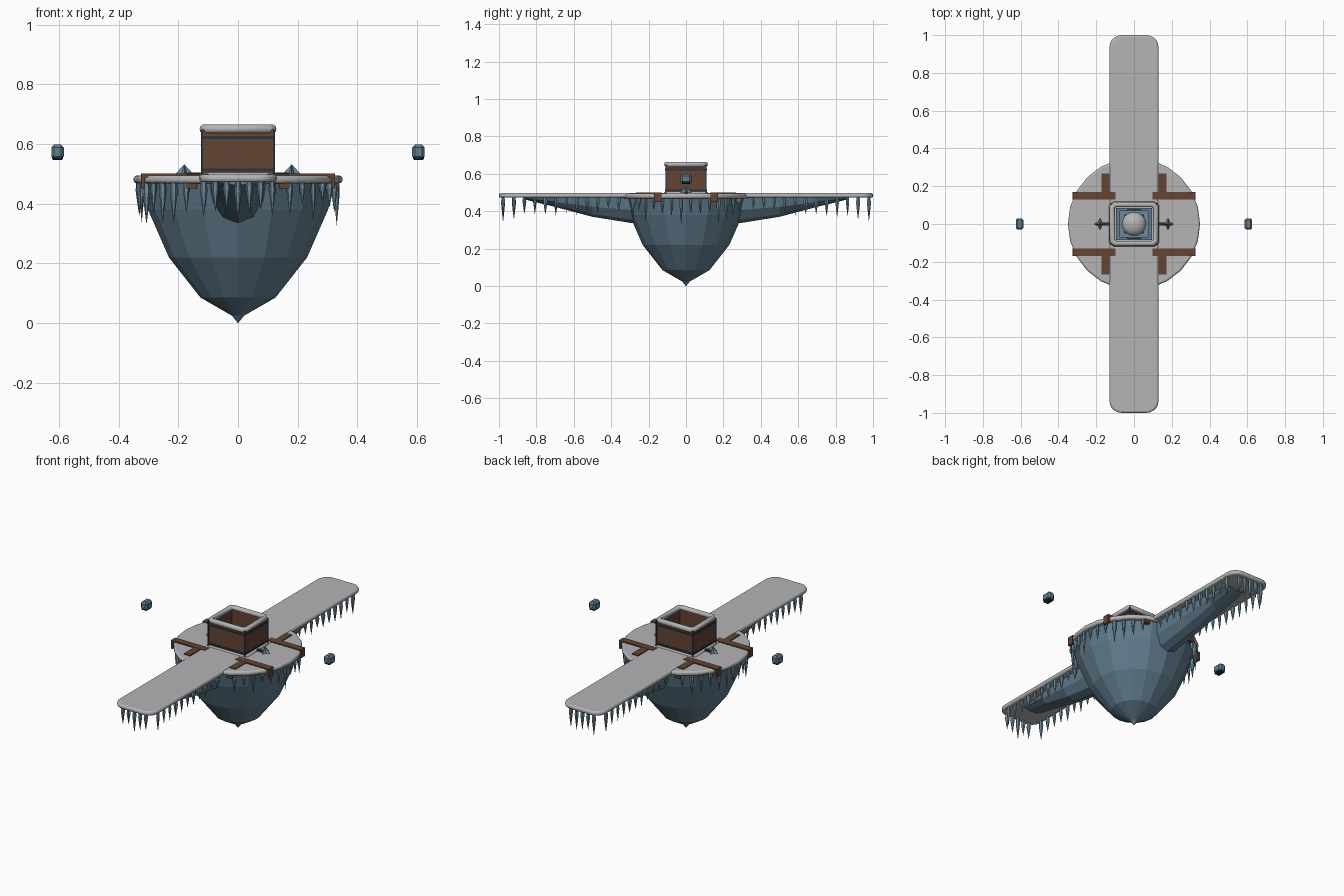
import bpy, bmesh, math, random
from mathutils import Vector, Matrix

random.seed(4)
if "Cube" in bpy.data.objects:
    bpy.data.objects.remove(bpy.data.objects["Cube"], do_unlink=True)


def material(name, rgb):
    m = bpy.data.materials.new(name)
    m.use_nodes = True
    m.diffuse_color = (*rgb, 1)
    m.node_tree.nodes["Principled BSDF"].inputs["Base Color"].default_value = (*rgb, 1)
    return m


SNOW = material("snow", (0.46, 0.46, 0.47))
ROCK = material("blue_rock", (0.12, 0.205, 0.27))
ICE = material("ice", (0.15, 0.25, 0.32))
WOOD = material("brown_wood", (0.125, 0.058, 0.034))
IRON = material("dark_iron", (0.02, 0.035, 0.055))


def finish(name, bm, mat, bevel=0, segments=1, smooth=False):
    bmesh.ops.recalc_face_normals(bm, faces=bm.faces)
    me = bpy.data.meshes.new(name)
    bm.to_mesh(me)
    bm.free()
    me.materials.append(mat)
    ob = bpy.data.objects.new(name, me)
    bpy.context.collection.objects.link(ob)
    if bevel:
        mod = ob.modifiers.new("bevel", "BEVEL")
        mod.width, mod.segments = bevel, segments
    if smooth:
        for o in bpy.context.selected_objects:
            o.select_set(False)
        ob.select_set(True)
        bpy.context.view_layer.objects.active = ob
        bpy.ops.object.shade_smooth_by_angle(angle=math.radians(50))
    return ob


def add_box(bm, center, size):
    mat = Matrix.Translation(center) @ Matrix.Diagonal((*size, 1))
    return bmesh.ops.create_cube(bm, size=1, matrix=mat)["verts"]


def box(name, center, size, mat, **kw):
    bm = bmesh.new()
    add_box(bm, center, size)
    return finish(name, bm, mat, **kw)


def loft(bm, rings):
    """Skin a list of equal rings and cap both ends."""
    loops = [[bm.verts.new(p) for p in ring] for ring in rings]
    for a, b in zip(loops, loops[1:]):
        for i in range(len(a)):
            j = (i + 1) % len(a)
            bm.faces.new((a[i], a[j], b[j], b[i]))
    bm.faces.new(loops[0])
    bm.faces.new(loops[-1])


def circle(r, z, n, x=0, y=0, turn=0):
    return [(x + r * math.cos(math.tau * i / n + turn),
             y + r * math.sin(math.tau * i / n + turn), z) for i in range(n)]


def frame(bm, hx, hy, wall, z0, z1):
    """Rectangular hollow frame."""
    h, zc = z1 - z0, (z0 + z1) / 2
    for s in (-1, 1):
        add_box(bm, (0, s * (hy - wall / 2), zc), (2 * hx, wall, h))
        add_box(bm, (s * (hx - wall / 2), 0, zc), (wall, 2 * (hy - wall), h))


# Floating rock underside
bm = bmesh.new()
profile = [(0.328, 0.475), (0.302, 0.38), (0.232, 0.22), (0.126, 0.085), (0.02, 0.024), (0.001, 0)]
loft(bm, [circle(r, z, 16) for r, z in profile])
finish("rock_body", bm, ROCK)

# Rock braces below both walkways
for s, side in ((-1, "front"), (1, "back")):
    bm = bmesh.new()
    rings = []
    for y, w, low in ((0.2, 0.1, 0.322), (0.5, 0.09, 0.37), (0.7, 0.078, 0.423), (0.86, 0.06, 0.462)):
        rings.append([(w * math.cos(math.pi * k / 6), s * y,
                       0.476 - (0.476 - low) * math.sin(math.pi * k / 6)) for k in range(7)])
    loft(bm, rings)
    finish(side + "_rock_brace", bm, ROCK)

# Snow covered deck and long walkway with rounded ends
bm = bmesh.new()
loft(bm, [circle(0.35, 0.468, 24), circle(0.35, 0.494, 24)])
finish("snow_deck", bm, SNOW, bevel=0.01, segments=3, smooth=True)

bm = bmesh.new()
add_box(bm, (0, 0, 0.485), (0.26, 2, 0.026))
uprights = [e for e in bm.edges if abs(e.verts[0].co.z - e.verts[1].co.z) > 0.01]
bmesh.ops.bevel(bm, geom=uprights, offset=0.065, segments=5, affect="EDGES", profile=0.5)
finish("snow_walkway", bm, SNOW, bevel=0.01, segments=3, smooth=True)


# Icicles
def icicle(bm, x, y, length, r=0.012):
    top = 0.472
    loft(bm, [circle(r * k, top - length * t, 6, x, y)
              for k, t in ((0.8, 0), (1, 0.25), (0.55, 0.62), (0.03, 1))])


bm = bmesh.new()
count = 40
for i in range(count):
    a = math.tau * (i + 0.5) / count
    x, y = 0.332 * math.cos(a), 0.332 * math.sin(a)
    if abs(x) > 0.13:
        icicle(bm, x, y, random.uniform(0.06, 0.145), random.uniform(0.009, 0.014))
finish("deck_icicles", bm, ICE)

bm = bmesh.new()
for sy in (-1, 1):
    for sx in (-1, 1):
        for i in range(11):
            icicle(bm, sx * 0.115, sy * (0.36 + 0.056 * i),
                   random.uniform(0.05, 0.08) + 0.004 * i, random.uniform(0.009, 0.013))
    for i in range(5):
        icicle(bm, 0.038 * (i - 2), sy * 0.978, random.uniform(0.085, 0.13))
finish("walkway_icicles", bm, ICE)

# Wooden box with iron bands and snowy edges
bm = bmesh.new()
frame(bm, 0.121, 0.108, 0.018, 0.49, 0.648)
finish("wooden_box", bm, WOOD)
for name, z in (("lower_band", 0.512), ("upper_band", 0.622)):
    bm = bmesh.new()
    frame(bm, 0.124, 0.111, 0.005, z - 0.005, z + 0.005)
    finish(name, bm, IRON)
bm = bmesh.new()
for sx in (-1, 1):
    for sy in (-1, 1):
        add_box(bm, (sx * 0.12, sy * 0.107, 0.57), (0.007, 0.007, 0.15))
finish("box_corner_strips", bm, IRON)


def snow_ring(name, hx, hy, z, r):
    curve = bpy.data.curves.new(name, "CURVE")
    curve.dimensions = "3D"
    curve.bevel_depth, curve.bevel_resolution = r, 3
    spline = curve.splines.new("POLY")
    c = 0.014
    pts = []
    for sx, sy in ((1, 1), (-1, 1), (-1, -1), (1, -1)):
        pair = [(sx * hx, sy * (hy - c)), (sx * (hx - c), sy * hy)]
        pts += pair if sx * sy > 0 else pair[::-1]
    spline.points.add(len(pts) - 1)
    for p, (x, y) in zip(spline.points, pts):
        p.co = (x, y, z, 1)
    spline.use_cyclic_u = True
    curve.materials.append(SNOW)
    ob = bpy.data.objects.new(name, curve)
    bpy.context.collection.objects.link(ob)


snow_ring("box_snow_rim", 0.115, 0.103, 0.65, 0.015)
snow_ring("box_snow_base", 0.122, 0.109, 0.494, 0.011)

# Rounded snow heap on an ice floor inside the box
box("box_floor", (0, 0, 0.501), (0.19, 0.17, 0.01), ROCK)
bm = bmesh.new()
loft(bm, [circle(0.085, 0.505, 8, turn=math.pi / 8), circle(0.08, 0.514, 8, turn=math.pi / 8)])
finish("inner_plate", bm, IRON)
bm = bmesh.new()
frame(bm, 0.076, 0.072, 0.022, 0.505, 0.52)
finish("inner_frame", bm, ICE)
bm = bmesh.new()
bmesh.ops.create_uvsphere(bm, u_segments=20, v_segments=12, radius=0.065,
                          matrix=Matrix.Translation((0, 0, 0.508)) @ Matrix.Diagonal((1, 1, 0.7, 1)))
finish("snow_heap", bm, SNOW, smooth=True)

# Wooden planks that clip over the deck edge
bm = bmesh.new()
for sx in (-1, 1):
    for sy in (-1, 1):
        add_box(bm, (sx * 0.212, sy * 0.15, 0.494), (0.226, 0.04, 0.012))
        add_box(bm, (sx * 0.318, sy * 0.15, 0.474), (0.014, 0.04, 0.048))
        add_box(bm, (sx * 0.15, sy * 0.218, 0.493), (0.042, 0.1, 0.012))
        add_box(bm, (sx * 0.155, sy * 0.28, 0.464), (0.034, 0.04, 0.028))
finish("deck_planks", bm, WOOD)

# Side crystals, their iron arms and the floating blocks
for s, side in ((1, "left"), (-1, "right")):
    bm = bmesh.new()
    star = [Vector((s * 0.18 + r * math.cos(a), r * math.sin(a), 0.497))
            for a, r in ((math.tau * i / 8, 0.032 if i % 2 == 0 else 0.014) for i in range(8))]
    tip = Vector((s * 0.18, 0, 0.532))
    loft(bm, [star, [p.lerp(tip, 0.45) for p in star], [p.lerp(tip, 0.97) for p in star]])
    finish(side + "_crystal", bm, ICE)
    box(side + "_iron_arm", (s * 0.148, 0, 0.499), (0.07, 0.016, 0.01), IRON)
    box(side + "_floating_block", (s * 0.605, 0, 0.573), (0.042, 0.06, 0.05), ROCK, bevel=0.01)
    box(side + "_block_base", (s * 0.605, 0, 0.555), (0.036, 0.05, 0.018), IRON, bevel=0.004)
